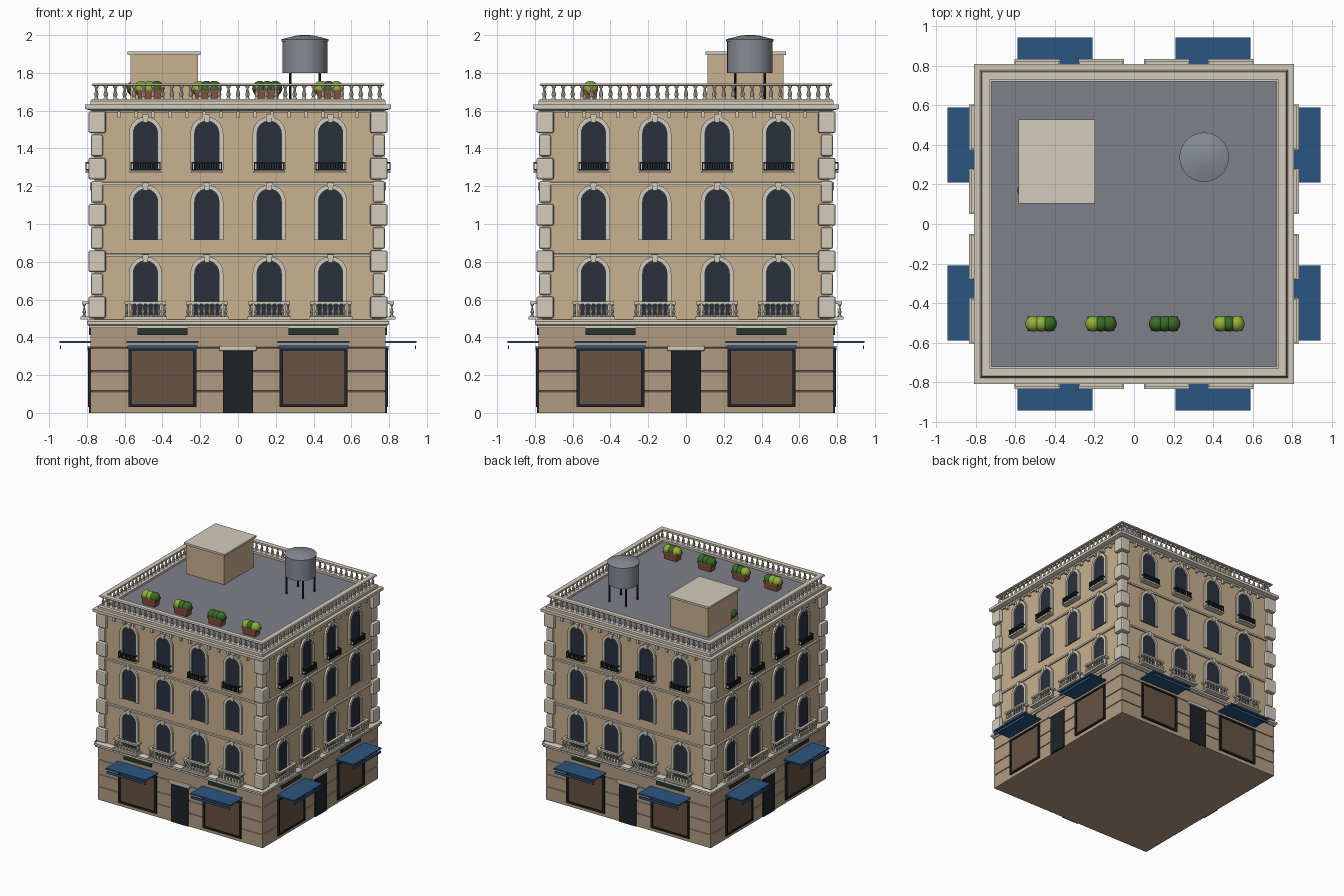
import bpy, bmesh
from math import pi, sin, cos, sqrt
from mathutils import Matrix, Vector

if "Cube" in bpy.data.objects:
    bpy.data.objects.remove(bpy.data.objects["Cube"])

SIDES = [Matrix.Rotation(k * pi / 2, 4, 'Z') for k in range(4)]
I = Matrix.Identity(4)
MATS = {}


def mat(hexcol):
    if hexcol not in MATS:
        m = bpy.data.materials.new("paint_" + hexcol)
        rgb = [(int(hexcol[i:i + 2], 16) / 255) ** 2.2 for i in (0, 2, 4)]
        m.diffuse_color = (*rgb, 1)
        m.use_nodes = True
        m.node_tree.nodes["Principled BSDF"].inputs["Base Color"].default_value = m.diffuse_color
        MATS[hexcol] = m
    return MATS[hexcol]


def box(bm, x0, x1, y0, y1, z0, z1, M=I):
    T = M @ Matrix.Translation(((x0 + x1) / 2, (y0 + y1) / 2, (z0 + z1) / 2))
    bmesh.ops.create_cube(bm, size=1, matrix=T @ Matrix.Diagonal((abs(x1 - x0), abs(y1 - y0), abs(z1 - z0), 1)))


def prism(bm, pts, y0, y1, M=I):
    a = [bm.verts.new(M @ Vector((x, y0, z))) for x, z in pts]
    b = [bm.verts.new(M @ Vector((x, y1, z))) for x, z in pts]
    bm.faces.new(a)
    bm.faces.new(b[::-1])
    for i in range(len(pts)):
        j = (i + 1) % len(pts)
        bm.faces.new((a[i], b[i], b[j], a[j]))


def lathe(bm, prof, x=0, y=0, n=8, M=I, closed=False, phase=0.0, k=1.0):
    rings = [[bm.verts.new(M @ Vector((x + k * r * cos(2 * pi * i / n + phase),
                                       y + k * r * sin(2 * pi * i / n + phase), z)))
              for i in range(n)] for r, z in prof]
    pairs = list(zip(rings, rings[1:]))
    if closed:
        pairs.append((rings[-1], rings[0]))
    else:
        bm.faces.new(rings[0][::-1])
        bm.faces.new(rings[-1])
    for a, b in pairs:
        for i in range(n):
            j = (i + 1) % n
            bm.faces.new((a[i], a[j], b[j], b[i]))


def square(bm, prof, closed=False):
    lathe(bm, prof, n=4, phase=pi / 4, k=sqrt(2), closed=closed)


def part(name, color, build, smooth=False, bevel=0):
    bm = bmesh.new()
    build(bm)
    bmesh.ops.recalc_face_normals(bm, faces=bm.faces)
    me = bpy.data.meshes.new(name)
    bm.to_mesh(me)
    bm.free()
    me.materials.append(mat(color))
    ob = bpy.data.objects.new(name, me)
    bpy.context.collection.objects.link(ob)
    if bevel:
        b = ob.modifiers.new("bevel", 'BEVEL')
        b.width, b.segments = bevel, 2
    if smooth:
        bpy.ops.object.select_all(action='DESELECT')
        ob.select_set(True)
        bpy.context.view_layer.objects.active = ob
        bpy.ops.object.shade_smooth_by_angle(angle=0.7)


def per_side(f):
    return lambda bm: [f(bm, M) for M in SIDES]


STONE, WALL, GROUND, DARK, BLUE = "D2CABB", "C8AF8E", "B09A82", "25272B", "2F5680"
W = 0.76                                    # half width of the upper walls
COLS = (-0.49, -0.165, 0.165, 0.49)
ROWS = ((0.515, 0.805), (0.915, 1.185), (1.285, 1.545))

# Walls: rusticated ground floor with grooves, plain upper block
g = [(0.78, 0)]
for z in (0.115, 0.22, 0.345):
    g += [(0.78, z - 0.004), (0.774, z - 0.002), (0.774, z + 0.002), (0.78, z + 0.004)]
part("ground_floor", GROUND, lambda bm: square(bm, g + [(0.78, 0.455)]))
part("upper_walls", WALL, lambda bm: square(bm, [(W, 0.45), (W, 1.62)]))
part("roof_deck", "7E8088", lambda bm: square(bm, [(0.74, 1.60), (0.74, 1.645)]))

# Mouldings
part("belt_cornice", STONE, lambda bm: square(
    bm, [(0.77, 0.45), (0.79, 0.45), (0.79, 0.462), (0.80, 0.468), (0.80, 0.485), (0.785, 0.495), (0.75, 0.495)]))
for i, z in enumerate((0.835, 1.215)):
    part(f"string_course_{i + 1}", STONE, lambda bm: square(
        bm, [(0.75, z - 0.008), (0.772, z - 0.008), (0.772, z + 0.006), (0.75, z + 0.01)]))
part("roof_cornice", STONE, lambda bm: square(
    bm, [(0.71, 1.59), (0.77, 1.59), (0.775, 1.60), (0.795, 1.605), (0.81, 1.61), (0.81, 1.633), (0.71, 1.633)], True))
part("parapet_plinth", STONE, lambda bm: square(
    bm, [(0.72, 1.63), (0.78, 1.63), (0.78, 1.652), (0.772, 1.662), (0.72, 1.662)], True))
part("parapet_rail", STONE, lambda bm: square(
    bm, [(0.73, 1.73), (0.77, 1.73), (0.775, 1.736), (0.77, 1.745), (0.73, 1.745)], True))
part("cornice_brackets", STONE, per_side(
    lambda bm, M: [box(bm, x - 0.009, x + 0.009, -0.782, -0.75, 1.562, 1.595, M)
                   for x in [-0.63 + 0.09 * i for i in range(15)]]))


# Balusters
def baluster(bm, x, y, z0, z1, r, M):
    h = z1 - z0
    lathe(bm, [(r * a, z0 + h * t) for a, t in
               ((1, 0), (0.9, 0.1), (0.6, 0.16), (1, 0.35), (0.55, 0.65), (0.5, 0.82), (0.95, 0.9), (1, 1))],
          x, y, 8, M)


part("parapet_balusters", STONE, per_side(
    lambda bm, M: [baluster(bm, -0.75 + 0.05 * i, -0.75, 1.66, 1.732, 0.012, M) for i in range(30)]), True)


# Corner quoins, alternately large and small
def quoins(bm, M):
    for i in range(9):
        out, inn = ((0.792, 0.70), (0.778, 0.715))[i % 2]
        z = 0.497 + i * 0.1225
        box(bm, inn, out, -out, -inn, z + 0.004, z + 0.1185, M)


part("corner_quoins", STONE, per_side(quoins), bevel=0.01)


# Arched windows with stone surrounds and keystones
def arch(x, hw, z0, top):
    c = top - hw
    return [(x - hw, z0)] + [(x - hw * cos(pi * i / 12), c + hw * sin(pi * i / 12)) for i in range(13)] + [(x + hw, z0)]


def glass(bm, M):
    for x in COLS:
        for z0, top in ROWS:
            prism(bm, arch(x, 0.064, z0, top), -W - 0.004, -W + 0.02, M)


def surrounds(bm, M):
    for x in COLS:
        for z0, top in ROWS:
            ring = arch(x, 0.087, z0, top + 0.023) + arch(x, 0.064, z0, top)[::-1]
            prism(bm, ring, -W - 0.016, -W + 0.01, M)
            prism(bm, [(x - 0.012, top - 0.008), (x + 0.012, top - 0.008),
                       (x + 0.018, top + 0.034), (x - 0.018, top + 0.034)], -W - 0.024, -W, M)


part("window_glass", "2E3440", per_side(glass))
part("window_surrounds", STONE, per_side(surrounds))


# First floor stone balconies
def balcony(bm, M):
    for x in COLS:
        box(bm, x - 0.115, x + 0.115, -0.835, -0.75, 0.494, 0.51, M)
        box(bm, x - 0.11, x + 0.11, -0.825, -0.803, 0.576, 0.59, M)
        for s in (-1, 1):
            box(bm, x + s * 0.11, x + s * 0.09, -0.81, -0.75, 0.576, 0.59, M)
            baluster(bm, x + s * 0.1, -0.782, 0.51, 0.578, 0.009, M)
        for i in range(8):
            baluster(bm, x - 0.1 + i * 0.2 / 7, -0.814, 0.51, 0.578, 0.009, M)


part("stone_balconies", STONE, per_side(balcony))


# Top floor iron railings on thin ledges
def railing(bm, M):
    for x in COLS:
        for z in (1.286, 1.325):
            box(bm, x - 0.08, x + 0.08, -0.808, -0.80, z - 0.004, z + 0.004, M)
            for s in (-1, 1):
                box(bm, x + s * 0.08, x + s * 0.073, -0.804, -0.75, z - 0.004, z + 0.004, M)
        for i in range(13):
            u = x - 0.077 + i * 0.154 / 12
            box(bm, u - 0.003, u + 0.003, -0.807, -0.801, 1.282, 1.328, M)


part("iron_railings", DARK, per_side(railing))
part("railing_ledges", STONE, per_side(
    lambda bm, M: [box(bm, x - 0.085, x + 0.085, -0.808, -0.75, 1.27, 1.281, M) for x in COLS]))


# Shop fronts: window, frame, sign board, awning with valance
def frames(bm, M):
    for s in (-0.4, 0.4):
        for a, b in ((-0.18, -0.163), (0.163, 0.18)):
            box(bm, s + a, s + b, -0.793, -0.77, 0.03, 0.345, M)
        box(bm, s - 0.18, s + 0.18, -0.793, -0.77, 0.03, 0.045, M)
        box(bm, s - 0.18, s + 0.18, -0.793, -0.77, 0.33, 0.345, M)


def two(w, y0, y1, z0, z1, c=0.4):
    return per_side(lambda bm, M: [box(bm, s * c - w, s * c + w, y0, y1, z0, z1, M) for s in (-1, 1)])


part("shop_frames", DARK, per_side(frames))
part("shop_glass", "665445", two(0.165, -0.784, -0.77, 0.04, 0.335))
part("sign_boards", "2A3A34", two(0.132, -0.79, -0.77, 0.413, 0.45))
part("awnings", BLUE, two(0.19, -0.945, -0.775, 0.37, 0.381))
part("awning_valances", BLUE, two(0.185, -0.943, -0.936, 0.337, 0.357))
part("entrance_doors", DARK, per_side(lambda bm, M: box(bm, -0.08, 0.08, -0.788, -0.77, 0, 0.328, M)))
part("door_lintels", STONE, per_side(lambda bm, M: box(bm, -0.10, 0.10, -0.798, -0.77, 0.328, 0.355, M)), bevel=0.007)

# Stair house on the roof
part("stair_house", WALL, lambda bm: box(bm, -0.57, -0.212, 0.115, 0.515, 1.63, 1.897))
part("stair_house_roof", STONE, lambda bm: box(bm, -0.585, -0.198, 0.103, 0.53, 1.895, 1.912))

# Water tank
TX, TY = 0.355, 0.338
part("water_tank", "858A92", lambda bm: lathe(
    bm, [(0.12, 1.80), (0.12, 1.967), (0.125, 1.967), (0.125, 1.978), (0.09, 1.987), (0.045, 1.998), (0.02, 2.0)],
    TX, TY, 32), True)
part("tank_legs", DARK, lambda bm: [lathe(bm, [(0.007, 1.64), (0.007, 1.81)], TX + a, TY + b, 8)
                                    for a in (-0.078, 0.078) for b in (-0.078, 0.078)], True)

# Roof planters, the last one tucked against the stair house
PLANTS = ((-0.47, -0.505, "LLD"), (-0.167, -0.505, "LDD"), (0.155, -0.505, "DDD"), (0.48, -0.505, "LDL"),
          (-0.51, 0.17, "DDD"))


def pots(bm):
    for x, y, _ in PLANTS:
        M = Matrix.Translation((x, y, 0)) @ Matrix.Diagonal((1, 0.55, 1, 1))
        lathe(bm, [(0.055, 1.643), (0.063, 1.695), (0.068, 1.695), (0.068, 1.71)], 0, 0, 4, M, phase=pi / 4, k=sqrt(2))


def bushes(kind):
    def f(bm):
        for x, y, s in PLANTS:
            for i, c in enumerate(s):
                if c == kind:
                    bmesh.ops.create_uvsphere(bm, u_segments=16, v_segments=10, radius=0.04,
                                              matrix=Matrix.Translation((x + (i - 1) * 0.04, y, 1.718)))
    return f


part("planter_boxes", "8A5340", pots)
part("bushes_dark", "3C6B2C", bushes("D"), True)
part("bushes_light", "8FB03A", bushes("L"), True)
